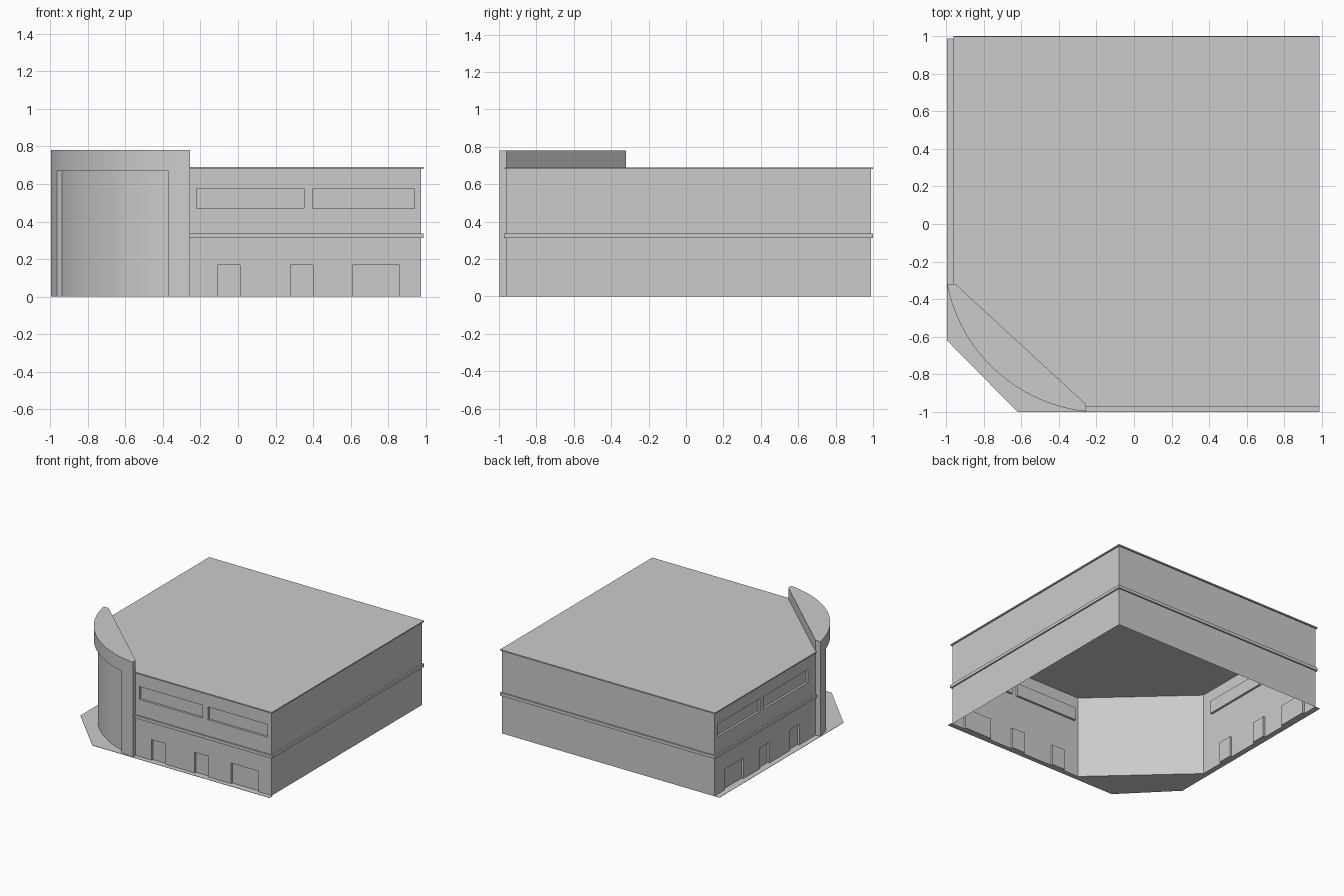
import bpy, bmesh, math
from mathutils import Vector, Matrix

cube = bpy.data.objects.get("Cube")
if cube:
    bpy.data.objects.remove(cube, do_unlink=True)

grey = bpy.data.materials.new("light_grey")
grey.use_nodes = True
grey.diffuse_color = (0.6, 0.6, 0.6, 1)
grey.node_tree.nodes["Principled BSDF"].inputs["Base Color"].default_value = grey.diffuse_color


def finish(name, bm):
    mesh = bpy.data.meshes.new(name)
    bm.to_mesh(mesh)
    bm.free()
    mesh.materials.append(grey)
    obj = bpy.data.objects.new(name, mesh)
    bpy.context.collection.objects.link(obj)
    return obj


def prism(name, outline, z0, z1):
    """Solid with a flat outline, from height z0 to z1."""
    bm = bmesh.new()
    face = bm.faces.new([bm.verts.new((x, y, z0)) for x, y in outline])
    new = bmesh.ops.extrude_face_region(bm, geom=[face])["geom"]
    bmesh.ops.translate(bm, vec=(0, 0, z1 - z0),
                        verts=[v for v in new if isinstance(v, bmesh.types.BMVert)])
    bmesh.ops.recalc_face_normals(bm, faces=bm.faces)
    return finish(name, bm)


def wall(name, start, end, height, openings=(), depth=0.018):
    """Wall sheet with recessed openings (u0, u1, z0, z1) measured from start."""
    start, end = Vector((*start, 0)), Vector((*end, 0))
    along = (end - start).normalized()
    inward = Vector((-along.y, along.x, 0))
    us = sorted({0, (end - start).length, *(u for o in openings for u in o[:2])})
    zs = sorted({0, height, *(z for o in openings for z in o[2:])})
    bm = bmesh.new()
    rows = [[bm.verts.new(start + along * u + Vector((0, 0, z))) for u in us] for z in zs]
    groups = [[] for _ in openings]
    for j in range(len(zs) - 1):
        for i in range(len(us) - 1):
            face = bm.faces.new((rows[j][i], rows[j][i + 1], rows[j + 1][i + 1], rows[j + 1][i]))
            u, z = (us[i] + us[i + 1]) / 2, (zs[j] + zs[j + 1]) / 2
            for group, (u0, u1, z0, z1) in zip(groups, openings):
                if u0 < u < u1 and z0 < z < z1:
                    group.append(face)
    for group in groups:
        new = bmesh.ops.extrude_face_region(bm, geom=group)["geom"]
        bmesh.ops.translate(bm, vec=inward * depth,
                            verts=[v for v in new if isinstance(v, bmesh.types.BMVert)])
        bmesh.ops.delete(bm, geom=[f for f in group if f.is_valid], context="FACES")
    return finish(name, bm)


# Main plan: the front left corner is cut off by the tower
L, R, F, B = -0.95, 0.975, -0.96, 0.988
TOWER_Y, TOWER_X = -0.32, -0.255
H = 0.685
windows = [(-0.22, 0.35), (0.40, 0.94)]
doors = [(-0.11, 0.01), (0.28, 0.40), (0.61, 0.86)]
spans = [(a, b, 0.47, 0.575) for a, b in windows] + [(a, b, 0, 0.17) for a, b in doors]

# Walls
wall("front_wall", (TOWER_X, F), (R, F), H,
     [(a - TOWER_X, b - TOWER_X, c, d) for a, b, c, d in spans])
wall("left_wall", (L, B), (L, TOWER_Y), H,
     [(B - b, B - a, c, d) for a, b, c, d in spans])
wall("right_wall", (R, F), (R, B), H)
wall("back_wall", (R, B), (L, B), H)


def path(out):
    """Wall line from the tower round to the tower, pushed outward."""
    return [(TOWER_X, F - out), (R + out, F - out), (R + out, B + out),
            (L - out, B + out), (L - out, TOWER_Y)]


# Roof slab and string course
prism("roof", path(0.011), 0.68, 0.69)
prism("band", path(0.012) + path(0)[::-1], 0.312, 0.337)

# Curved corner tower
a, b, sag = Vector((-0.995, TOWER_Y)), Vector((TOWER_X, -0.998)), 0.165
half = (b - a).length / 2
radius = (half ** 2 + sag ** 2) / (2 * sag)
outward = Vector(((b - a).y, -(b - a).x)).normalized()
centre = (a + b) / 2 + outward * (sag - radius)
swing = math.asin(half / radius)


def arc(t0, t1, r, steps):
    points = []
    for i in range(steps + 1):
        angle = swing * (2 * (t0 + (t1 - t0) * i / steps) - 1)
        points.append(tuple(centre + Matrix.Rotation(angle, 2) @ outward * r))
    return points


back = [(TOWER_X, F), (L, TOWER_Y)]
edge = 0.11
prism("tower_top", arc(0, 1, radius, 32) + back, 0.67, 0.78)
prism("tower_body", arc(0, edge, radius, 4) + arc(edge, 1 - edge, radius - 0.03, 24)
      + arc(1 - edge, 1, radius, 4) + back, 0, 0.67)

# Paving strip along the front and left sides
prism("paving", [(-0.995, B), (-0.995, -0.62), (-0.62, -1), (0.987, -1), (0.987, F),
                 (TOWER_X, F), (L, TOWER_Y), (L, B)], 0, 0.002)
